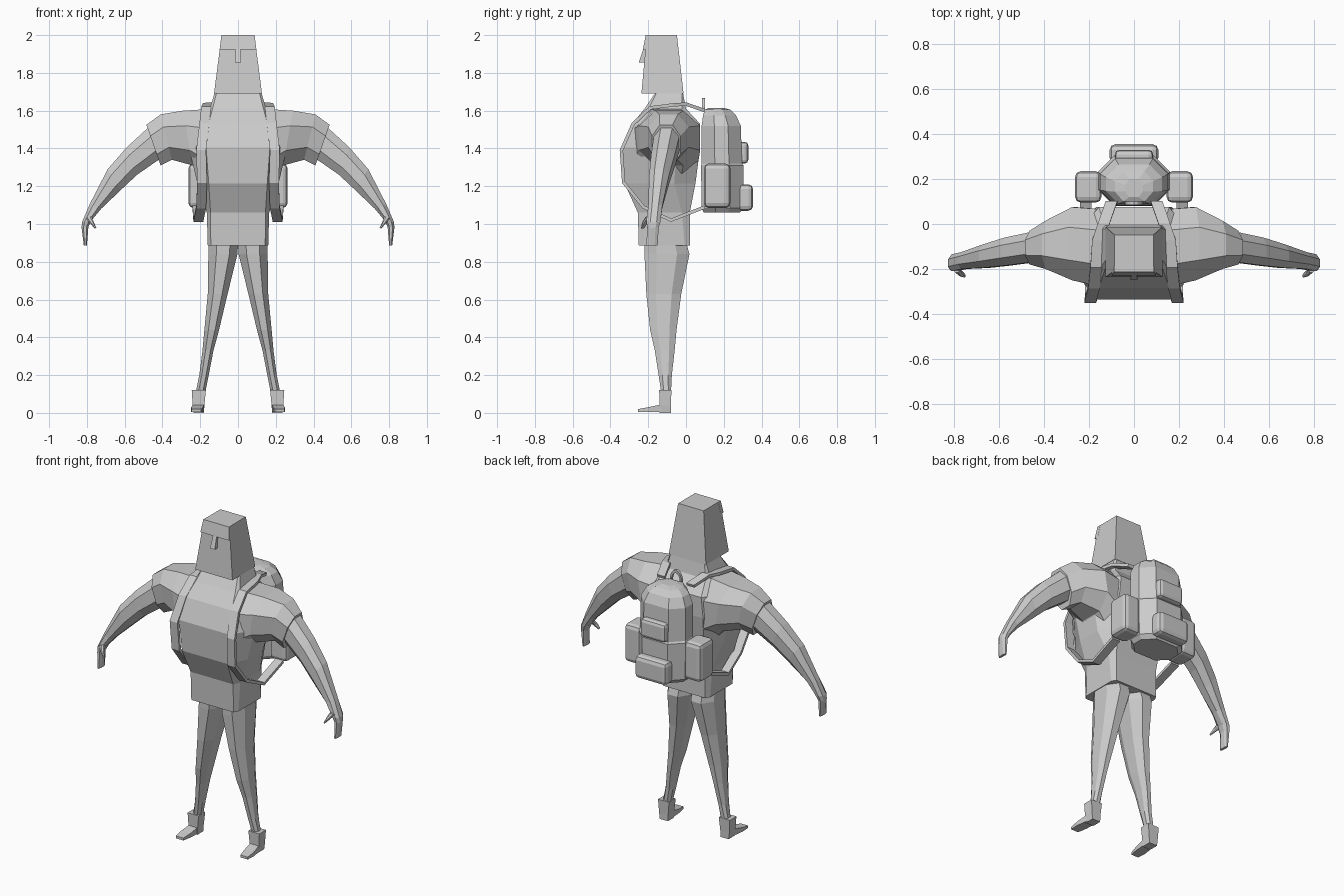
import bpy, bmesh, math
from mathutils import Vector

if "Cube" in bpy.data.objects:
    bpy.data.objects.remove(bpy.data.objects["Cube"])

grey = bpy.data.materials.new("plain grey")
grey.diffuse_color = (0.6, 0.6, 0.6, 1)
grey.use_nodes = True
grey.node_tree.nodes["Principled BSDF"].inputs["Base Color"].default_value = grey.diffuse_color


def add_object(name, bm, mirror=False):
    bmesh.ops.recalc_face_normals(bm, faces=bm.faces)
    me = bpy.data.meshes.new(name)
    bm.to_mesh(me)
    bm.free()
    me.materials.append(grey)
    ob = bpy.data.objects.new(name, me)
    bpy.context.collection.objects.link(ob)
    if mirror:
        m = ob.modifiers.new("mirror", 'MIRROR')
        m.use_mirror_merge = False
    return ob


def loft(name, rings, mirror=False):
    """Skin a list of equal-length point rings and cap both ends."""
    bm = bmesh.new()
    rows = [[bm.verts.new(p) for p in r] for r in rings]
    n = len(rows[0])
    for a, b in zip(rows, rows[1:]):
        for i in range(n):
            bm.faces.new((a[i], a[(i + 1) % n], b[(i + 1) % n], b[i]))
    bm.faces.new(rows[0])
    bm.faces.new(rows[-1])
    return add_object(name, bm, mirror)


def ring(a, b, y0, y1, k=0.45, j=0.45):
    """Octagon spanning (x,z) points a..b and depth y0..y1; k, j set corner cuts."""
    c = Vector(((a[0] + b[0]) / 2, (y0 + y1) / 2, (a[1] + b[1]) / 2))
    u = Vector(((a[0] - b[0]) / 2, 0, (a[1] - b[1]) / 2))
    v = Vector((0, (y1 - y0) / 2, 0))
    pts = [(1, -j), (1, j), (k, 1), (-k, 1), (-1, j), (-1, -j), (-k, -1), (k, -1)]
    return [c + u * p + v * q for p, q in pts]


def flat_ring(z, x0, x1, y0, y1, k=0.45, j=0.45):
    return ring((x1, z), (x0, z), y0, y1, k, j)


def rect(z, x0, x1, y0, y1):
    return [(x0, y0, z), (x1, y0, z), (x1, y1, z), (x0, y1, z)]


def rounded_box(name, x, y, z, bevel, mirror=False):
    bm = bmesh.new()
    bmesh.ops.create_cube(bm, size=1)
    for v in bm.verts:
        v.co = [(r[0] + r[1]) / 2 + c * (r[1] - r[0]) for c, r in zip(v.co, (x, y, z))]
    bmesh.ops.bevel(bm, geom=bm.edges[:], offset=bevel, segments=2, profile=0.5, affect='EDGES')
    return add_object(name, bm, mirror)


# Head with fringe and nose
loft("head", [rect(1.69, -.127, .127, -.236, -.013), rect(2.0, -.087, .087, -.208, -.048)])
loft("fringe", [rect(1.925, -.097, .097, -.228, -.2), rect(2.0, -.088, .088, -.213, -.19)])
loft("nose", [rect(1.855, -.016, .016, -.25, -.21), rect(1.93, -.012, .012, -.225, -.205)])

# Torso and neck: height, half width, front, back, corner cuts
torso = [(.885, .16, -.25, .02, .9, .8), (1.06, .165, -.255, .02, .88, .7),
         (1.215, .215, -.325, .05, .72, .4), (1.405, .26, -.335, .075, .65, .4),
         (1.53, .24, -.285, .075, .65, .45), (1.61, .15, -.22, 0, .9, .8),
         (1.69, .125, -.165, -.015, .92, .9)]
loft("torso", [flat_ring(z, -w, w, f, b, k, j) for z, w, f, b, k, j in torso])

# Sleeves: upper outline point, lower outline point, front, back
sleeve = [((.13, 1.61), (.16, 1.22), -.28, .065), ((.29, 1.60), (.24, 1.31), -.25, .075),
          ((.41, 1.58), (.35, 1.34), -.2, .015), ((.485, 1.525), (.41, 1.31), -.18, -.03)]
loft("sleeve", [ring(*r) for r in sleeve], True)

# Bare arms ending in mitten hands
arm = [((.47, 1.515), (.42, 1.34), -.17, -.035), ((.59, 1.405), (.535, 1.26), -.185, -.06),
       ((.69, 1.29), (.62, 1.18), -.195, -.09), ((.785, 1.105), (.725, 1.08), -.2, -.125),
       ((.826, 1.01), (.775, 1.02), -.21, -.135), ((.828, .98), (.792, .985), -.205, -.145),
       ((.816, .885), (.8, .885), -.21, -.15)]
loft("arm", [ring(*r) for r in arm], True)
thumb = [((.805, 1.03), (.775, 1.04), -.215, -.18), ((.78, 1.0), (.763, 1.01), -.232, -.205),
         ((.757, .975), (.75, .98), -.238, -.222)]
loft("thumb", [ring(*r) for r in thumb], True)

# Trouser legs: height, inner x, outer x, front, back
leg = [(.89, 0, .155, -.22, .005), (.84, .003, .157, -.22, .018), (.63, .055, .16, -.21, -.025),
       (.44, .1, .178, -.19, -.05), (.33, .13, .188, -.165, -.06), (.2, .155, .205, -.145, -.075),
       (.1, .175, .225, -.13, -.08)]
loft("trouser_leg", [flat_ring(*r) for r in leg], True)

# Boots
loft("boot", [rect(0, .18, .235, -.14, -.08), rect(.04, .178, .24, -.14, -.08),
              rect(.12, .17, .245, -.142, -.077)], True)
loft("boot_toe", [[(a, y, 0.005), (b, y, 0.005), (b, y, h), (a, y, h)]
                  for a, b, y, h in ((.18, .238, -.13, .045), (.185, .248, -.2, .03),
                                     (.195, .245, -.255, .02))], True)

# Backpack body: height, half width, front, back
pack = [(1.06, .135, .095, .285), (1.085, .155, .082, .305), (1.31, .16, .08, .305),
        (1.32, .155, .083, .297), (1.52, .152, .083, .29), (1.575, .125, .09, .265),
        (1.605, .085, .1, .235), (1.615, .04, .12, .2)]
loft("backpack", [flat_ring(z, -w, w, f, b, .55, .35) for z, w, f, b in pack])

# Backpack pockets
rounded_box("side_pocket", (.145, .262), (.095, .235), (1.085, 1.32), .025, True)
rounded_box("lower_pocket", (-.108, .108), (.27, .355), (1.07, 1.21), .025)
rounded_box("upper_pocket", (-.085, .085), (.27, .33), (1.32, 1.435), .02)

# Carry loop on top of the pack
loop = [(0.036 * math.cos(t), .093, 1.6 + .062 * math.sin(t))
        for t in (math.pi * i / 8 for i in range(9))]
loft("carry_loop", [[(x * s, y + d, 1.6 + (z - 1.6) * s) for s, d in
                     ((1.1, -.008), (1.1, .008), (.8, .008), (.8, -.008))] for x, y, z in loop])

# Shoulder straps: flat ribbon over the shoulder, down the chest and back under the arm
path = [Vector(p) for p in ((.1, .1, 1.6), (.135, 0, 1.635), (.16, -.07, 1.63), (.168, -.19, 1.615),
                            (.178, -.28, 1.53), (.195, -.342, 1.39), (.19, -.33, 1.22),
                            (.195, -.225, 1.09), (.21, -.08, 1.02), (.215, .1, 1.09))]
ribbon = []
for i, p in enumerate(path):
    t = path[min(i + 1, len(path) - 1)] - path[max(i - 1, 0)]
    n = t.cross(Vector((1, 0, 0))).normalized() * .009
    w = Vector((.026, 0, 0))
    ribbon.append([p - w - n, p + w - n, p + w + n, p - w + n])
loft("shoulder_strap", ribbon, True)
